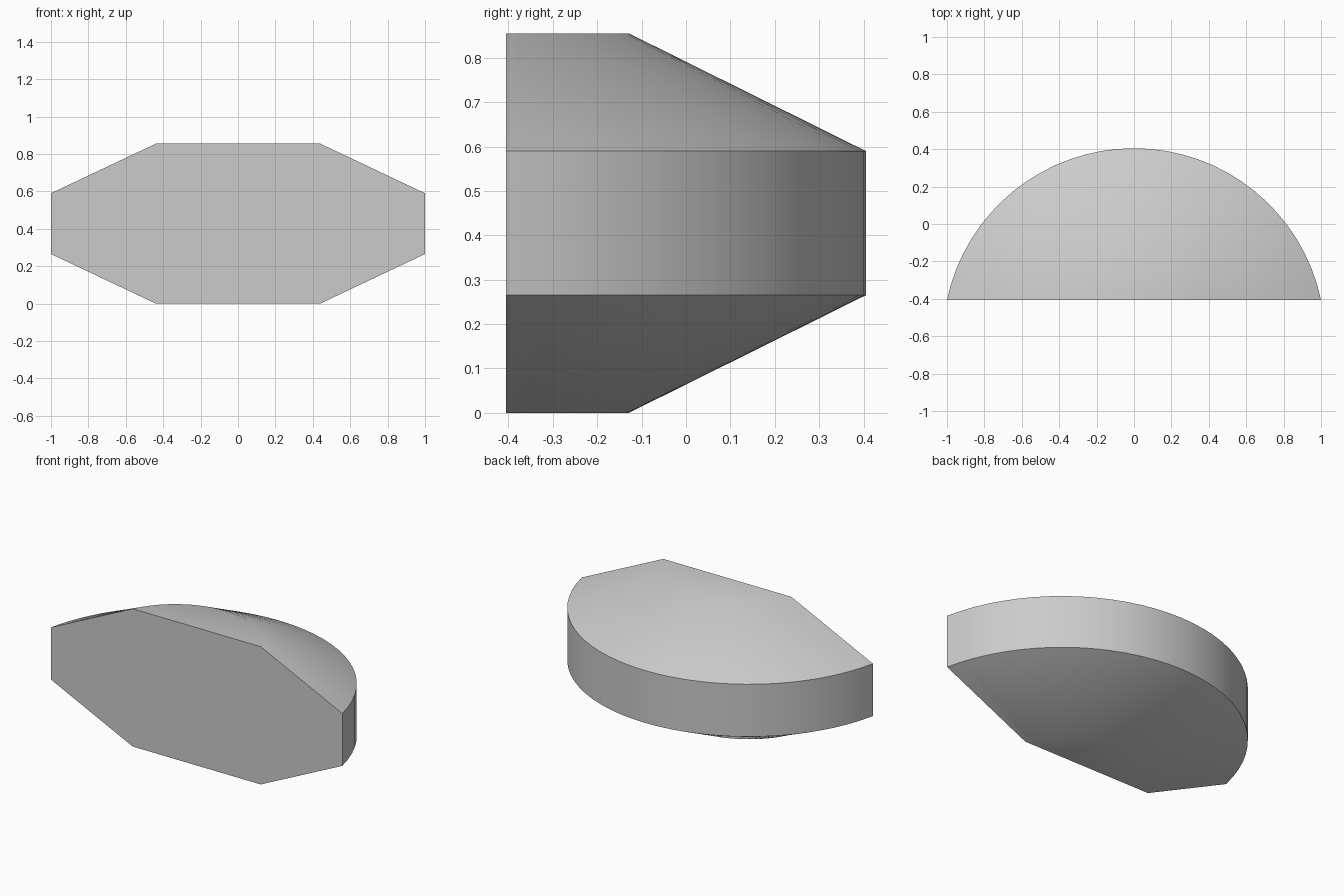
import bpy, bmesh, math

cube = bpy.data.objects.get("Cube")
if cube:
    bpy.data.objects.remove(cube, do_unlink=True)

SEGMENTS = 32
CENTRE_Y = -0.617   # shared centre of the arcs
FRONT_Y = -0.405    # flat front plane

# Plain grey material
grey = bpy.data.materials.new("plain_grey")
grey.use_nodes = True
colour = (0.6, 0.6, 0.6, 1)
grey.diffuse_color = colour
grey.node_tree.nodes["Principled BSDF"].inputs["Base Color"].default_value = colour


def arc(bm, radius, z):
    """Arc of vertices from the right end of the front plane to the left."""
    start = math.asin((FRONT_Y - CENTRE_Y) / radius)
    step = (math.pi - 2 * start) / SEGMENTS
    angles = [start + i * step for i in range(SEGMENTS + 1)]
    return [bm.verts.new((radius * math.cos(a), CENTRE_Y + radius * math.sin(a), z))
            for a in angles]


# Body: four arcs lofted together, then closed by the caps and the flat front
bm = bmesh.new()
profile = [(0.488, 0), (1.022, 0.265), (1.022, 0.59), (0.488, 0.855)]
rings = [arc(bm, r, z) for r, z in profile]
for low, high in zip(rings, rings[1:]):
    for i in range(SEGMENTS):
        bm.faces.new((low[i], low[i + 1], high[i + 1], high[i]))
bm.faces.new(rings[0])
bm.faces.new(rings[-1])
bm.faces.new([r[0] for r in rings] + [r[-1] for r in reversed(rings)])
bmesh.ops.recalc_face_normals(bm, faces=bm.faces)

mesh = bpy.data.meshes.new("bevelled_half_disc")
bm.to_mesh(mesh)
bm.free()
mesh.materials.append(grey)
body = bpy.data.objects.new("bevelled_half_disc", mesh)
bpy.context.collection.objects.link(body)

# Smooth arcs, crisp rim and front edges
bpy.ops.object.select_all(action='DESELECT')
body.select_set(True)
bpy.context.view_layer.objects.active = body
bpy.ops.object.shade_smooth_by_angle(angle=math.radians(30))
